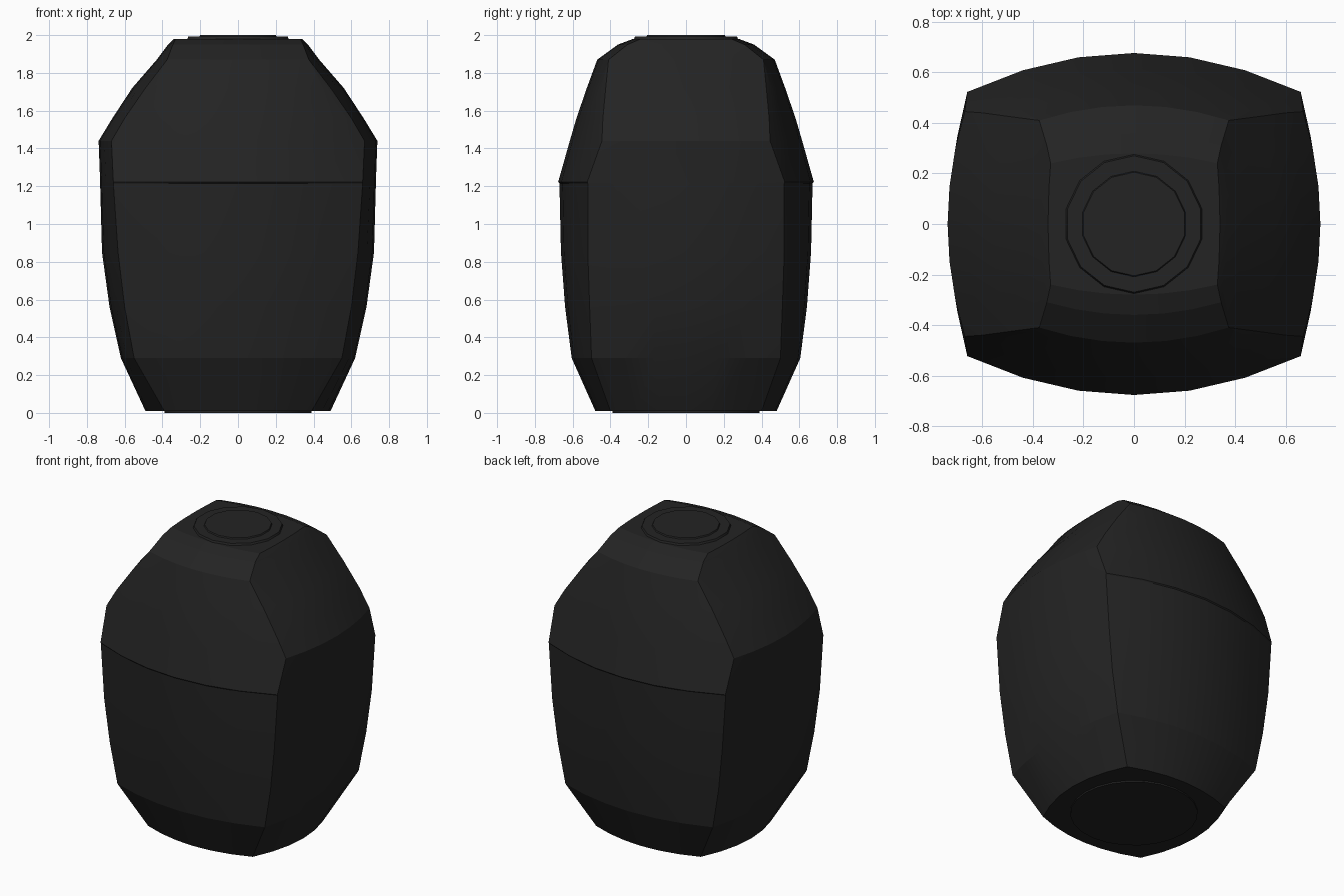
import bpy
import bmesh
import math

default_cube = bpy.data.objects.get("Cube")
if default_cube:
    bpy.data.objects.remove(default_cube, do_unlink=True)

# One dark colour for every part
charcoal = bpy.data.materials.new("charcoal")
charcoal.use_nodes = True
colour = (0.017, 0.017, 0.017, 1.0)
charcoal.diffuse_color = colour
shader = charcoal.node_tree.nodes["Principled BSDF"]
shader.inputs["Base Color"].default_value = colour
shader.inputs["Roughness"].default_value = 0.8


def finish(name, bm, angle):
    """Turn a bmesh into a named, shaded object."""
    bmesh.ops.remove_doubles(bm, verts=bm.verts, dist=0.0005)
    bmesh.ops.recalc_face_normals(bm, faces=bm.faces)
    mesh = bpy.data.meshes.new(name)
    bm.to_mesh(mesh)
    bm.free()
    mesh.materials.append(charcoal)
    obj = bpy.data.objects.new(name, mesh)
    bpy.context.collection.objects.link(obj)
    bpy.ops.object.select_all(action="DESELECT")
    obj.select_set(True)
    bpy.context.view_layer.objects.active = obj
    bpy.ops.object.shade_smooth_by_angle(angle=math.radians(angle))
    return obj


def bowed_edge(half_width, corner_depth, middle_depth, steps=6):
    """Points along one outward-bowed side of a cross-section."""
    points = []
    for i in range(steps + 1):
        t = 2 * i / steps - 1
        depth = corner_depth + (middle_depth - corner_depth) * (1 - t * t)
        points.append((t * half_width, depth))
    return points


def cross_section(side_mid, front_mid, front_corner, side_corner):
    front = bowed_edge(front_corner[0], front_corner[1], front_mid)
    side = bowed_edge(side_corner[1], side_corner[0], side_mid)
    half = [(x, -y) for x, y in front] + [(x, y) for y, x in side]
    return half + [(-x, -y) for x, y in half]


# Body sections: height, side middle, front middle, front corner, side corner
sections = [
    (0.01, 0.49, 0.48, (0.39, 0.40), (0.39, 0.40)),
    (0.29, 0.62, 0.605, (0.55, 0.50), (0.55, 0.50)),
    (0.56, 0.68, 0.64, (0.60, 0.51), (0.60, 0.51)),
    (0.85, 0.72, 0.662, (0.635, 0.52), (0.635, 0.52)),
    (1.215, 0.73, 0.67, (0.66, 0.52), (0.66, 0.52)),
    (1.222, 0.73, 0.677, (0.66, 0.523), (0.66, 0.523)),
    (1.44, 0.738, 0.615, (0.58, 0.495), (0.67, 0.445)),
    (1.56, 0.665, 0.58, (0.525, 0.475), (0.60, 0.44)),
    (1.72, 0.56, 0.525, (0.45, 0.45), (0.49, 0.425)),
    (1.87, 0.43, 0.47, (0.375, 0.41), (0.375, 0.41)),
    (1.95, 0.37, 0.36, (0.345, 0.31), (0.345, 0.31)),
    (1.98, 0.34, 0.28, (0.33, 0.24), (0.33, 0.24)),
]

# Body: loft the sections and close both ends
bm = bmesh.new()
rings = []
for height, *shape in sections:
    rings.append([bm.verts.new((x, y, height)) for x, y in cross_section(*shape)])
for lower, upper in zip(rings, rings[1:]):
    for i in range(len(lower)):
        j = (i + 1) % len(lower)
        bm.faces.new((lower[i], lower[j], upper[j], upper[i]))
bm.faces.new(rings[0])
bm.faces.new(rings[-1])
finish("body", bm, 14)


def disc(name, radius, bottom, top, bevel, sides=14):
    """Low round plate with a chamfered rim."""
    bm = bmesh.new()
    bmesh.ops.create_cone(bm, cap_ends=True, segments=sides, radius1=radius,
                          radius2=radius - bevel, depth=top - bottom)
    bmesh.ops.translate(bm, verts=bm.verts, vec=(0, 0, (top + bottom) / 2))
    finish(name, bm, 30)


# Round plates on the top and under the base
disc("top_collar", 0.28, 1.97, 1.992, 0.01)
disc("top_cap", 0.215, 1.98, 2.0, 0.01)
disc("base_plate", 0.39, 0.0, 0.02, 0.0, sides=24)
